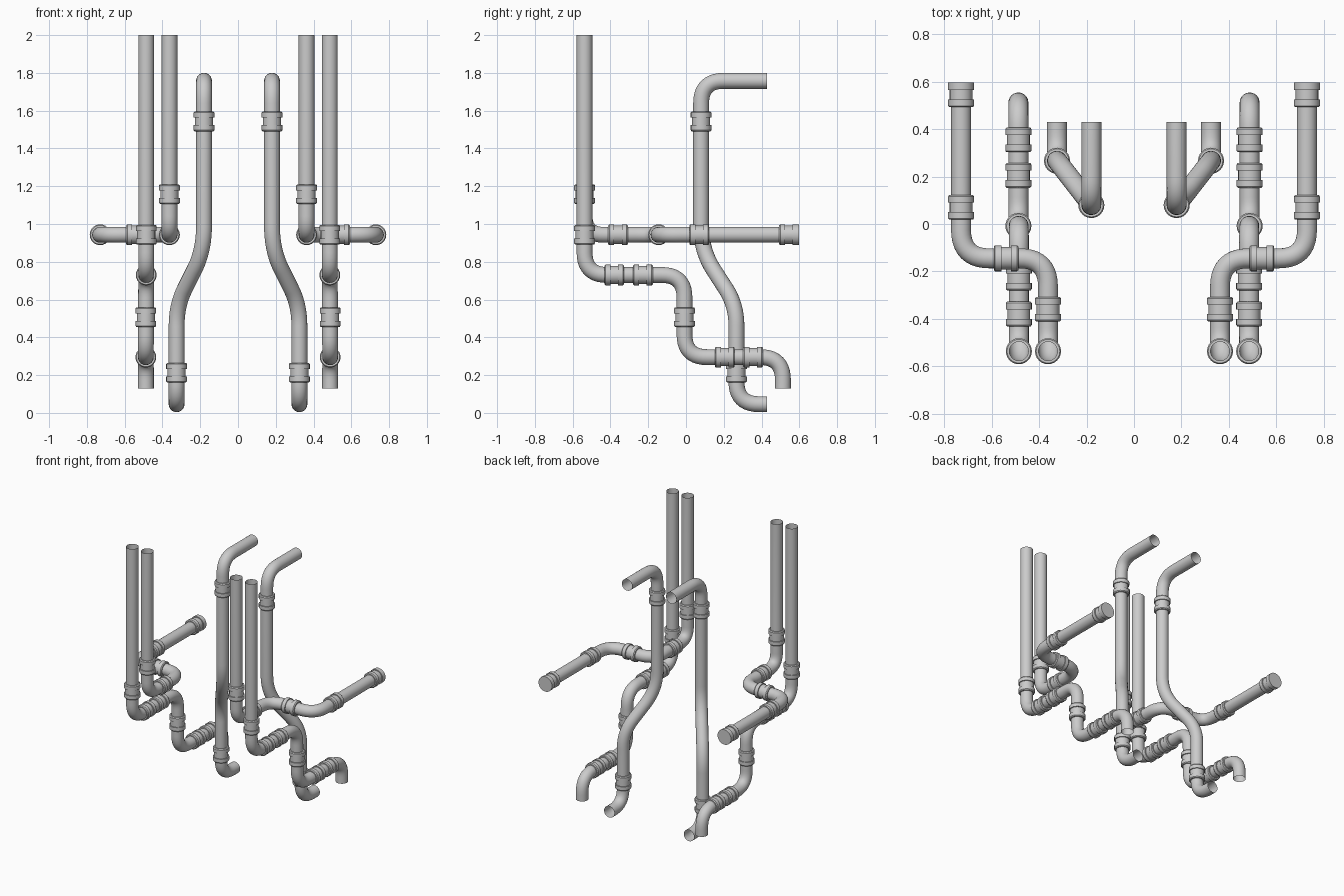
import bpy, bmesh, math
from mathutils import Vector

if "Cube" in bpy.data.objects:
    bpy.data.objects.remove(bpy.data.objects["Cube"])

R = 0.042      # pipe radius
SIDES = 24


def rounded_path(nodes, steps=10):
    """Nodes are (x, y, z, bend length); corners become smooth bends."""
    pts = [Vector(n[:3]) for n in nodes]
    path = [pts[0]]
    for i in range(1, len(pts) - 1):
        c, t = pts[i], nodes[i][3]
        a = c + (pts[i - 1] - c).normalized() * t
        b = c + (pts[i + 1] - c).normalized() * t
        for k in range(steps + 1):
            u = k / steps
            path.append(a * (1 - u) ** 2 + c * (2 * u * (1 - u)) + b * u ** 2)
    return path + [pts[-1]]


def finish(name, bm, angle):
    bmesh.ops.recalc_face_normals(bm, faces=bm.faces)
    me = bpy.data.meshes.new(name)
    bm.to_mesh(me)
    bm.free()
    ob = bpy.data.objects.new(name, me)
    bpy.context.collection.objects.link(ob)
    bpy.ops.object.select_all(action='DESELECT')
    bpy.context.view_layer.objects.active = ob
    ob.select_set(True)
    bpy.ops.object.shade_smooth_by_angle(angle=math.radians(angle))
    return ob


def bridge(bm, rings):
    for a, b in zip(rings, rings[1:]):
        for i in range(SIDES):
            j = (i + 1) % SIDES
            bm.faces.new((a[i], a[j], b[j], b[i]))


def ring(bm, centre, u, v, r):
    return [bm.verts.new(centre + (u * math.cos(a) + v * math.sin(a)) * r)
            for a in (2 * math.pi * i / SIDES for i in range(SIDES))]


def pipe(name, nodes):
    """Open tube swept along the path."""
    path = rounded_path(nodes)
    bm = bmesh.new()
    rings, u = [], None
    for i, p in enumerate(path):
        d = (path[min(i + 1, len(path) - 1)] - path[max(i - 1, 0)]).normalized()
        if 0 < i < len(path) - 1:
            d = ((path[i + 1] - p).normalized() + (p - path[i - 1]).normalized()).normalized()
        u = d.orthogonal() if u is None else u - d * u.dot(d)
        u.normalize()
        rings.append(ring(bm, p, u, d.cross(u), R))
    bridge(bm, rings)
    return finish(name, bm, 40)


# Coupling profile: (distance along axis, radius), two collars and a waist
PROFILE = [(-.052, .040), (-.052, .050), (-.046, .055), (-.020, .055), (-.020, .048),
           (.020, .048), (.020, .055), (.046, .055), (.052, .050), (.052, .040)]
END_PROFILE = PROFILE[:-3] + [(.052, .055)]


def coupling(name, centre, axis, capped=False):
    d = Vector({'x': (1, 0, 0), 'y': (0, 1, 0), 'z': (0, 0, 1)}[axis])
    u = d.orthogonal().normalized()
    v = d.cross(u)
    bm = bmesh.new()
    rings = [ring(bm, Vector(centre) + d * h, u, v, r)
             for h, r in (END_PROFILE if capped else PROFILE)]
    bridge(bm, rings)
    if capped:
        bm.faces.new(rings[-1])
    return finish(name, bm, 30)


B = 0.12  # usual bend length
for side, s in (("left", -1), ("right", 1)):
    # inner pipe with a sloping offset
    pipe(f"inner_pipe_{side}", [
        (s * .18, .43, 1.758, 0), (s * .18, .08, 1.758, B), (s * .18, .08, .86, .13),
        (s * .325, .267, .57, .11), (s * .325, .267, .046, B), (s * .325, .43, .046, 0)])
    # outer pipe with a sideways jog, capped at the back
    pipe(f"outer_pipe_{side}", [
        (s * .73, .59, .943, 0), (s * .73, -.145, .943, B), (s * .363, -.145, .943, B),
        (s * .363, -.537, .943, .1), (s * .363, -.537, 2, 0)])
    # middle pipe stepping down towards the back
    pipe(f"stepped_pipe_{side}", [
        (s * .486, -.537, 2, 0), (s * .486, -.537, .73, B), (s * .486, -.008, .73, B),
        (s * .488, -.008, .295, B), (s * .488, .513, .295, B), (s * .488, .513, .13, 0)])

    joints = [
        ((.18, .08, 1.543), 'z'), ((.325, .267, .213), 'z'),
        ((.73, .07, .943), 'y'), ((.54, -.145, .943), 'x'),
        ((.363, -.36, .943), 'y'), ((.363, -.537, 1.158), 'z'),
        ((.486, -.537, .943), 'z'), ((.486, -.38, .73), 'y'), ((.486, -.228, .73), 'y'),
        ((.488, -.008, .507), 'z'), ((.488, .205, .295), 'y'), ((.488, .355, .295), 'y')]
    for n, ((x, y, z), axis) in enumerate(joints, 1):
        coupling(f"coupling_{side}_{n}", (s * x, y, z), axis)
    coupling(f"end_cap_{side}", (s * .73, .545, .943), 'y', True)
